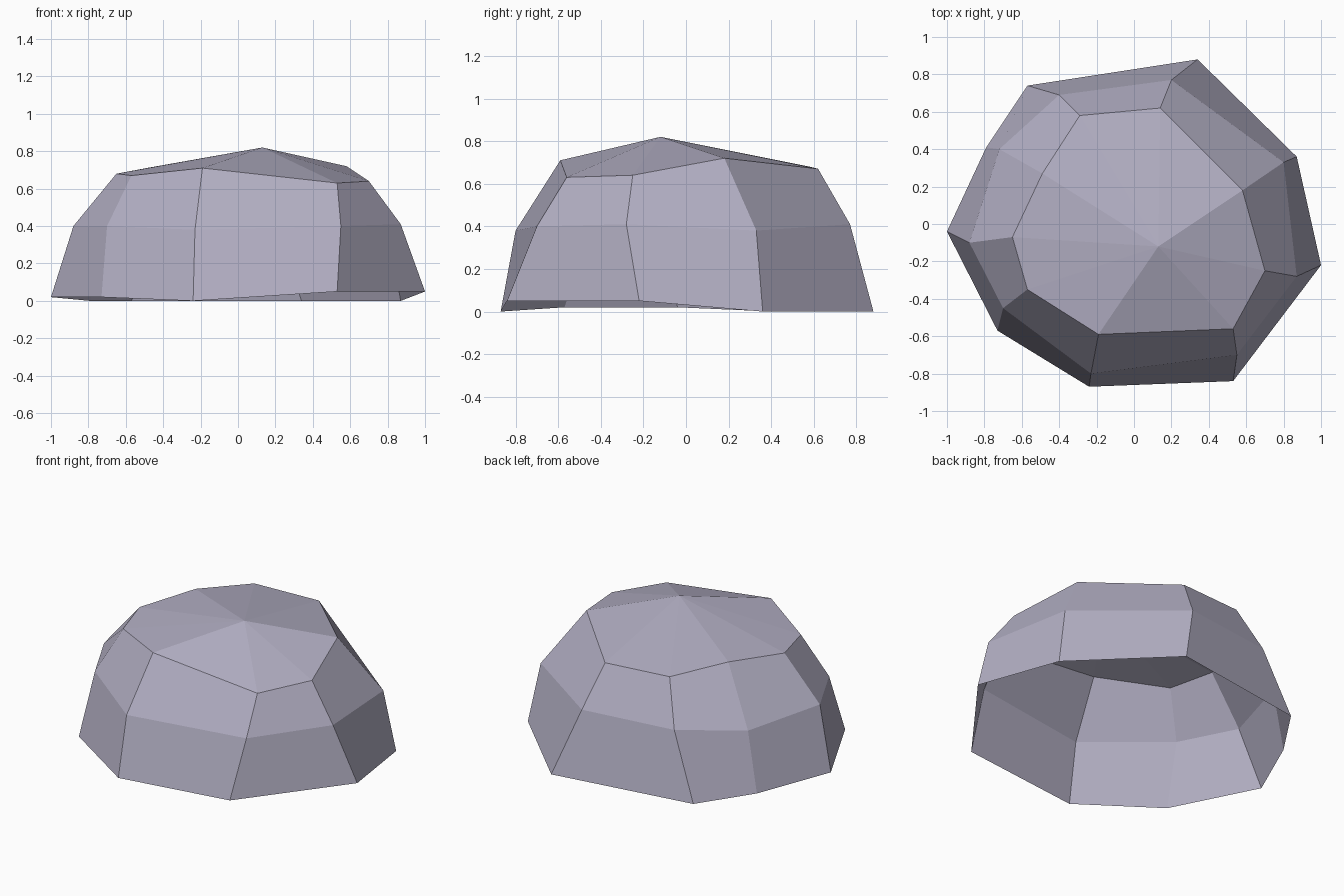
import bpy
import bmesh


def remove_default_cube():
    cube = bpy.data.objects.get("Cube")
    if cube is not None:
        bpy.data.objects.remove(cube, do_unlink=True)


def flat_material(name, colour):
    material = bpy.data.materials.new(name)
    material.use_nodes = True
    material.diffuse_color = colour
    shader = next(node for node in material.node_tree.nodes
                  if node.type == "BSDF_PRINCIPLED")
    shader.inputs["Base Color"].default_value = colour
    shader.inputs["Roughness"].default_value = 0.9
    return material


def bridge_rings(mesh, lower, upper):
    """Join two rings of equal length with a band of quads."""
    count = len(lower)
    for i in range(count):
        following = (i + 1) % count
        mesh.faces.new((lower[i], lower[following], upper[following], upper[i]))


def cap_ring(mesh, ring, peak):
    """Close a ring with a fan of triangles."""
    for i, corner in enumerate(ring):
        mesh.faces.new((corner, ring[(i + 1) % len(ring)], peak))


# Irregular nine-sided outlines, anticlockwise seen from above
ground_ring = [
    (-1, -.04, .02), (-.73, -.57, .02), (-.24, -.87, 0),
    (.53, -.84, .05), (1, -.22, .05), (.87, .36, 0),
    (.34, .88, 0), (-.57, .74, 0), (-.79, .41, 0),
]
shoulder_ring = [
    (-.88, -.1, .4), (-.7, -.45, .4), (-.23, -.8, .38),
    (.55, -.7, .4), (.87, -.28, .41), (.8, .33, .38),
    (.2, .77, .41), (-.4, .69, .41), (-.72, .4, .38),
]
crown_ring = [
    (-.65, -.07, .68), (-.57, -.35, .67), (-.19, -.59, .71),
    (.53, -.56, .63), (.7, -.25, .64), (.58, .18, .72),
    (.14, .62, .67), (-.29, .58, .68), (-.49, .27, .71),
]
summit = (.13, -.12, .82)


def build_boulder(name, outlines, top, material):
    """Make a faceted shell, open underneath, from stacked outlines."""
    mesh = bmesh.new()
    rings = [[mesh.verts.new(point) for point in outline]
             for outline in outlines]
    for lower, upper in zip(rings, rings[1:]):
        bridge_rings(mesh, lower, upper)
    cap_ring(mesh, rings[-1], mesh.verts.new(top))
    for face in mesh.faces:
        face.smooth = False
    mesh.normal_update()

    data = bpy.data.meshes.new(name)
    mesh.to_mesh(data)
    mesh.free()
    data.materials.append(material)
    boulder = bpy.data.objects.new(name, data)
    bpy.context.collection.objects.link(boulder)
    return boulder


remove_default_cube()
stone = flat_material("lilac grey stone", (.45, .43, .55, 1))
build_boulder("boulder", (ground_ring, shoulder_ring, crown_ring), summit, stone)
